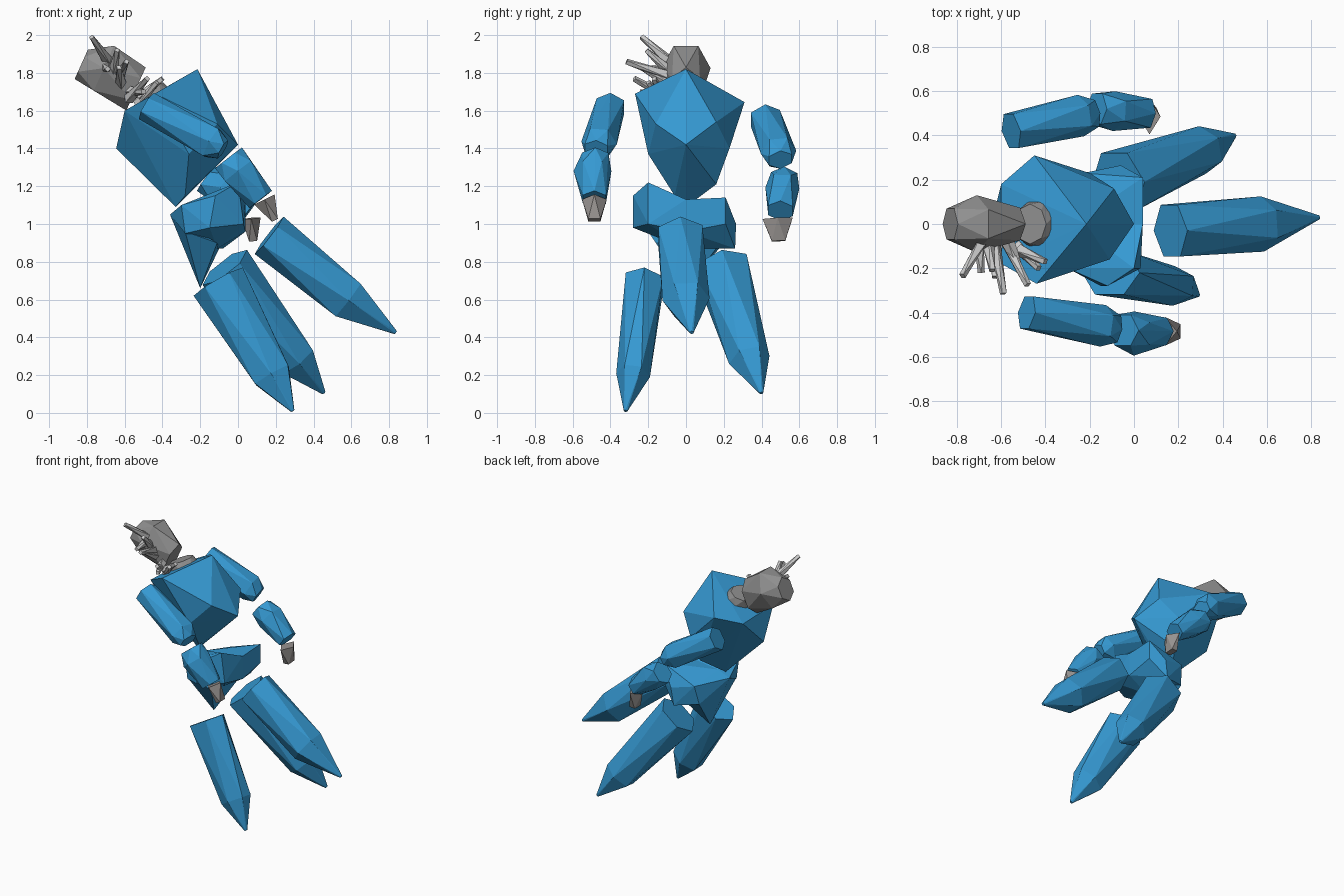
import bpy, bmesh, math
from mathutils import Vector


def material(name, rgb):
    m = bpy.data.materials.new(name)
    m.diffuse_color = (*rgb, 1)
    return m


BLUE = material("blue", (0.036, 0.32, 0.65))
GREY = material("head grey", (0.28, 0.28, 0.28))
HAND = material("hand grey", (0.31, 0.29, 0.28))
PALE = material("spike grey", (0.6, 0.6, 0.6))


def hull(name, points, mat):
    """Faceted solid wrapped tightly round a few corner points."""
    bm = bmesh.new()
    for p in points:
        bm.verts.new(p)
    bmesh.ops.convex_hull(bm, input=bm.verts)
    loose = [v for v in bm.verts if not v.link_faces]
    bmesh.ops.delete(bm, geom=loose, context='VERTS')
    bmesh.ops.recalc_face_normals(bm, faces=bm.faces)
    me = bpy.data.meshes.new(name)
    bm.to_mesh(me)
    bm.free()
    me.materials.append(mat)
    ob = bpy.data.objects.new(name, me)
    bpy.context.collection.objects.link(ob)
    return ob


def limb(name, stations, mat, sides=6):
    """Rings along a path: (x, y, z, half width, half depth)."""
    axis = (Vector(stations[-1][:3]) - Vector(stations[0][:3])).normalized()
    u = Vector((0, 1, 0))
    u = (u - axis * u.dot(axis)).normalized()
    v = axis.cross(u)
    pts = []
    for i, (x, y, z, w, d) in enumerate(stations):
        for k in range(sides):
            a = math.tau * (k + 0.5 * (i % 2)) / sides + math.pi / 2
            pts.append(Vector((x, y, z)) + u * w * math.cos(a) + v * d * math.sin(a))
    return hull(name, pts, mat)


# Torso: wide shoulders, pointed breast, narrow waist
hull("chest", [
    (-0.215, 0, 1.82), (0, 0, 1.42), (-0.645, 0, 1.4), (-0.33, 0, 1.09),
    (-0.09, 0.16, 1.54), (-0.11, -0.16, 1.53),
    (-0.45, 0.31, 1.645), (-0.44, -0.27, 1.69),
    (-0.6, 0.18, 1.59), (-0.6, -0.18, 1.6),
    (-0.20, 0.23, 1.40), (-0.26, -0.2, 1.37),
    (-0.23, 0.16, 1.21), (-0.28, -0.06, 1.15)], BLUE)

# Pelvis: two halves of a curved band, and a wedge down to the crotch
middle = [(0.04, 0, 1.13), (0.04, 0, 0.96), (-0.11, 0, 0.87), (-0.36, 0, 1.05), (-0.27, 0, 1.09)]
hull("pelvis_near", middle + [
    (0.0, -0.2, 1.22), (0.03, -0.2, 1.0), (-0.12, -0.28, 1.15),
    (-0.15, -0.28, 0.98), (-0.3, -0.2, 1.1), (-0.28, -0.2, 0.95)], BLUE)
hull("pelvis_far", middle + [
    (0.04, 0.21, 1.14), (0.04, 0.21, 1.0), (-0.06, 0.265, 1.0),
    (-0.08, 0.26, 0.87), (-0.23, 0.23, 1.04), (-0.25, 0.2, 0.9)], BLUE)
hull("crotch", [(-0.2, 0, 0.66), (-0.36, 0, 1.05), (-0.28, -0.2, 0.96), (-0.25, 0.2, 0.9),
                (-0.11, -0.16, 0.9), (-0.1, 0.16, 0.87)], BLUE)

# Legs and the front hanging panel, all tapering to a point
limb("near_leg", [(-0.105, -0.22, 0.695, 0.115, 0.15), (0.18, -0.28, 0.2, 0.09, 0.115),
                  (0.29, -0.32, 0.01, 0.01, 0.01)], BLUE)
limb("far_leg", [(-0.07, 0.19, 0.77, 0.155, 0.15), (0.31, 0.335, 0.28, 0.11, 0.115),
                 (0.455, 0.4, 0.105, 0.01, 0.01)], BLUE)
limb("front_panel", [(0.165, -0.03, 0.94, 0.135, 0.125), (0.58, 0.0, 0.6, 0.125, 0.125),
                     (0.835, 0.03, 0.425, 0.01, 0.01)], BLUE)

# Arms
limb("near_upper_arm", [(-0.485, -0.40, 1.625, 0.085, 0.08), (-0.14, -0.46, 1.43, 0.095, 0.095),
                        (-0.08, -0.475, 1.395, 0.07, 0.055)], BLUE)
limb("near_forearm", [(-0.05, -0.48, 1.35, 0.08, 0.09), (0.0, -0.495, 1.28, 0.1, 0.1),
                      (0.12, -0.485, 1.13, 0.07, 0.075)], BLUE)
limb("near_hand", [(0.14, -0.485, 1.13, 0.065, 0.06), (0.195, -0.485, 1.02, 0.045, 0.025)], HAND, 4)
limb("far_upper_arm", [(-0.555, 0.42, 1.56, 0.09, 0.085), (-0.24, 0.49, 1.38, 0.095, 0.095),
                       (-0.18, 0.50, 1.34, 0.07, 0.055)], BLUE)
limb("far_forearm", [(-0.17, 0.52, 1.24, 0.08, 0.08), (-0.09, 0.51, 1.19, 0.09, 0.1),
                     (0.06, 0.50, 1.07, 0.075, 0.065)], BLUE)
limb("far_hand", [(0.07, 0.485, 1.03, 0.08, 0.05), (0.08, 0.49, 0.91, 0.05, 0.03)], HAND, 4)

# Head and neck
limb("neck", [(-0.47, 0, 1.72, 0.09, 0.08), (-0.44, 0, 1.67, 0.11, 0.1),
              (-0.42, 0, 1.6, 0.09, 0.09)], GREY, 8)
limb("head", [(-0.54, 0, 1.715, 0.085, 0.125), (-0.71, 0, 1.825, 0.13, 0.15),
              (-0.83, 0, 1.845, 0.08, 0.085)], GREY)

# Spikes on the side of the head: base point, tip point
spikes = [
    ((-0.68, -0.07, 1.85), (-0.775, -0.235, 1.99)),
    ((-0.63, -0.08, 1.78), (-0.59, -0.315, 1.86)),
    ((-0.66, -0.08, 1.80), (-0.64, -0.21, 1.92)),
    ((-0.70, -0.08, 1.83), (-0.69, -0.22, 1.82)),
    ((-0.62, -0.08, 1.74), (-0.63, -0.24, 1.83)),
    ((-0.58, -0.08, 1.66), (-0.48, -0.275, 1.77)),
    ((-0.57, -0.08, 1.70), (-0.50, -0.24, 1.70)),
    ((-0.53, -0.10, 1.63), (-0.43, -0.20, 1.75)),
    ((-0.52, -0.12, 1.67), (-0.40, -0.17, 1.77)),
]
for i, (base, tip) in enumerate(spikes):
    limb(f"head_spike_{i + 1}", [(*base, 0.03, 0.03), (*tip, 0.016, 0.016)], PALE, 4)
